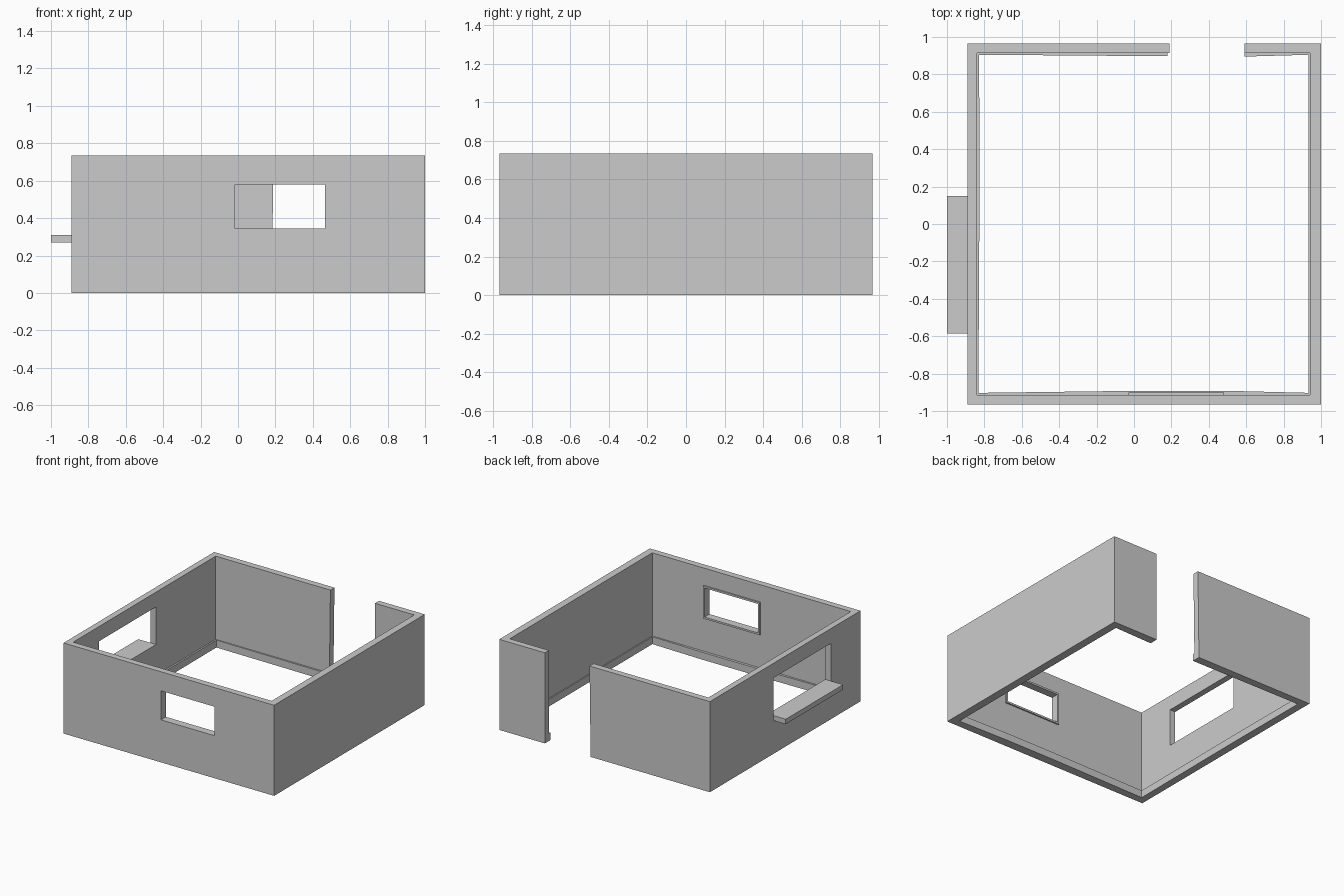
import bpy, bmesh

if "Cube" in bpy.data.objects:
    bpy.data.objects.remove(bpy.data.objects["Cube"])


def loft(name, bottom, top, z0, z1):
    """Solid between two matching outlines (counter-clockwise) at z0 and z1."""
    bm = bmesh.new()
    lo = [bm.verts.new((x, y, z0)) for x, y in bottom]
    hi = [bm.verts.new((x, y, z1)) for x, y in top]
    n = len(lo)
    bm.faces.new(lo[::-1])
    bm.faces.new(hi)
    for i in range(n):
        j = (i + 1) % n
        bm.faces.new((lo[i], lo[j], hi[j], hi[i]))
    bmesh.ops.recalc_face_normals(bm, faces=bm.faces)
    mesh = bpy.data.meshes.new(name)
    bm.to_mesh(mesh)
    bm.free()
    ob = bpy.data.objects.new(name, mesh)
    bpy.context.collection.objects.link(ob)
    return ob


def box(name, x0, x1, y0, y1, z0, z1):
    pts = [(x0, y0), (x1, y0), (x1, y1), (x0, y1)]
    return loft(name, pts, pts, z0, z1)


def cut(target, cutter):
    cutter.hide_render = True
    cutter.hide_set(True)
    cutter.display_type = 'WIRE'
    mod = target.modifiers.new(cutter.name, 'BOOLEAN')
    mod.operation = 'DIFFERENCE'
    mod.solver = 'EXACT'
    mod.object = cutter


# Outer and inner wall limits
X0, X1, Y = -0.89, 1.0, 0.965
IX0, IX1, IY = -0.84, 0.942, 0.913


def wall_outline(door_x):
    return [(X0, -Y), (X1, -Y), (X1, Y), (0.59, Y), (0.59, IY), (IX1, IY),
            (IX1, -IY), (IX0, -IY), (IX0, IY), (door_x, IY), (door_x, Y), (X0, Y)]


# Wall shell, open at the doorway whose left jamb leans slightly
walls = loft("walls", wall_outline(0.18), wall_outline(0.19), 0, 0.735)

# Window openings
FX0, FX1, FZ0, FZ1 = -0.015, 0.465, 0.345, 0.58
SY0, SY1 = -0.585, 0.15
cut(walls, box("front_window_cutter", FX0, FX1, -1.1, -0.8, FZ0, FZ1))
cut(walls, box("serving_window_cutter", -1.1, -0.7, SY0, SY1, 0.27, 0.615))

# Serving shelf in the left window
box("serving_shelf", -1.0, IX0, SY0, SY1, 0.27, 0.31)

# Trim around the inside of the front window
t, ya, yb = 0.015, -IY - 0.002, -0.902
box("window_trim_left", FX0 - t, FX0, ya, yb, FZ0 - t, FZ1 + t)
box("window_trim_right", FX1, FX1 + t, ya, yb, FZ0 - t, FZ1 + t)
box("window_trim_bottom", FX0, FX1, ya, yb, FZ0 - t, FZ0)
box("window_trim_top", FX0, FX1, ya, yb, FZ1, FZ1 + t)

# Skirting boards, slightly bowed into the room
boards = {
    "skirting_front": [(IX0, -IY), (IX1, -IY), (IX1, -0.903), (0.5, -0.892),
                       (0, -0.892), (IX0, -0.903)],
    "skirting_right": [(0.934, -IY), (IX1, -IY), (IX1, IY), (0.934, IY)],
    "skirting_left": [(IX0, -IY), (-0.832, -IY), (-0.826, 0.15), (-0.828, IY), (IX0, IY)],
    "skirting_back_left": [(IX0, 0.905), (0.18, 0.897), (0.18, IY), (IX0, IY)],
    "skirting_back_right": [(0.59, 0.895), (IX1, 0.905), (IX1, IY), (0.59, IY)],
}
for name, pts in boards.items():
    loft(name, pts, pts, 0, 0.06)
